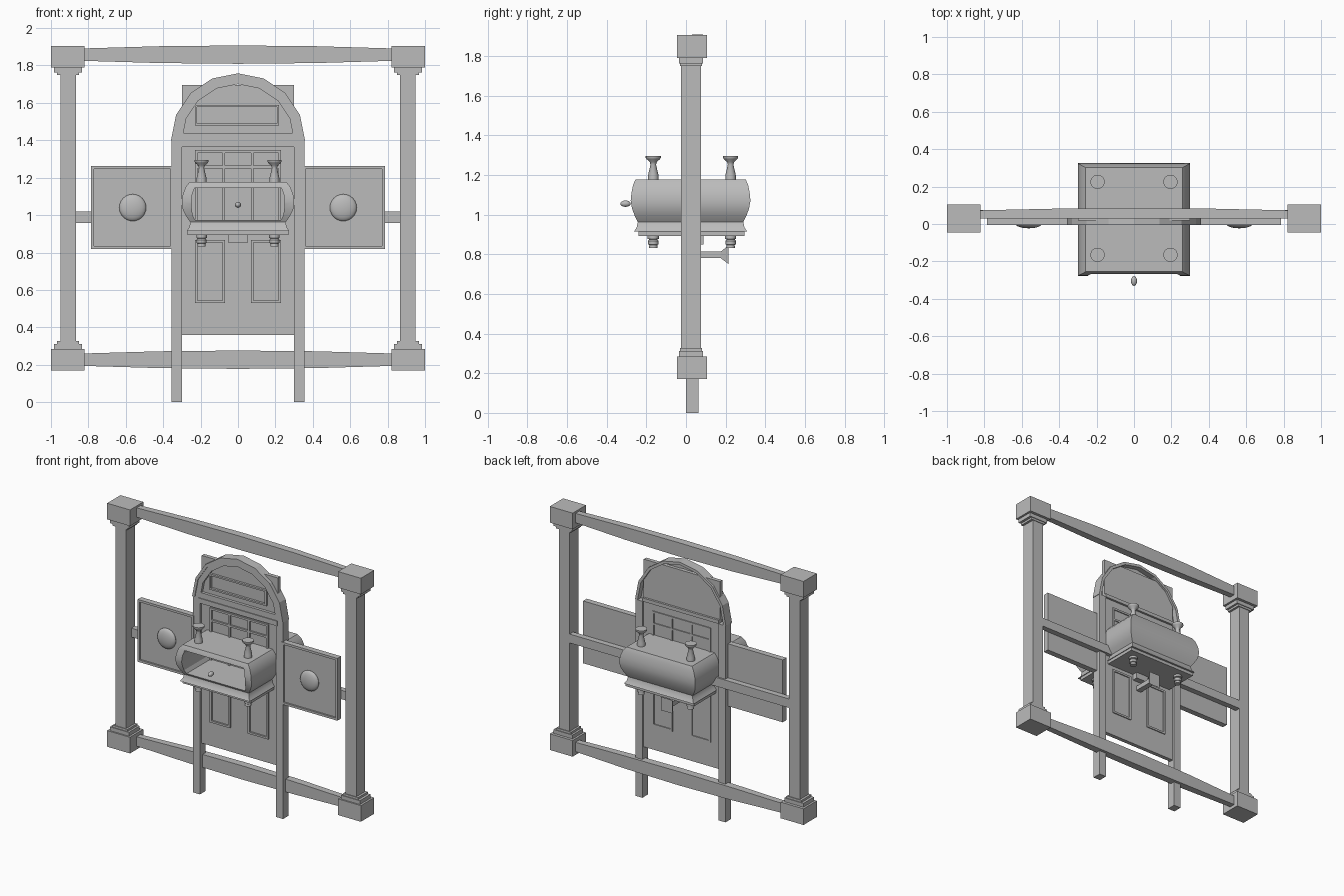
import bpy, bmesh, math
from mathutils import Matrix, Vector

cube = bpy.data.objects.get("Cube")
if cube:
    bpy.data.objects.remove(cube, do_unlink=True)

grey = bpy.data.materials.new("plain grey")
grey.use_nodes = True
grey.diffuse_color = (0.5, 0.5, 0.5, 1)
grey.node_tree.nodes["Principled BSDF"].inputs["Base Color"].default_value = grey.diffuse_color


def finish(name, bm, smooth=False):
    bmesh.ops.recalc_face_normals(bm, faces=bm.faces)
    mesh = bpy.data.meshes.new(name)
    bm.to_mesh(mesh)
    bm.free()
    mesh.materials.append(grey)
    obj = bpy.data.objects.new(name, mesh)
    bpy.context.collection.objects.link(obj)
    if smooth:
        shade(obj)
    return obj


def shade(obj):
    bpy.ops.object.select_all(action="DESELECT")
    obj.select_set(True)
    bpy.context.view_layer.objects.active = obj
    bpy.ops.object.shade_smooth_by_angle(angle=math.radians(35))


def add_box(bm, xs, ys, zs):
    size = [b - a for a, b in (xs, ys, zs)]
    mid = [(a + b) / 2 for a, b in (xs, ys, zs)]
    bmesh.ops.create_cube(bm, size=1, matrix=Matrix.Translation(mid) @ Matrix.Diagonal((*size, 1)))


def box(name, xs, ys, zs):
    bm = bmesh.new()
    add_box(bm, xs, ys, zs)
    return finish(name, bm)


def frame(name, xs, ys, zs, width):
    """Rectangular moulding made of four bars."""
    bm = bmesh.new()
    (x0, x1), (z0, z1) = xs, zs
    for side in ((x0, x0 + width), (x1 - width, x1)):
        add_box(bm, side, ys, zs)
    for level in ((z0, z0 + width), (z1 - width, z1)):
        add_box(bm, (x0 + width, x1 - width), ys, level)
    return finish(name, bm)


def flip(span, side):
    return tuple(sorted(side * v for v in span))


def skin(name, rings, smooth=False):
    """Join a stack of equal-length point rings and cap the ends."""
    bm = bmesh.new()
    loops = [[bm.verts.new(p) for p in ring] for ring in rings]
    for low, high in zip(loops, loops[1:]):
        for i in range(len(low)):
            j = (i + 1) % len(low)
            bm.faces.new((low[i], low[j], high[j], high[i]))
    bm.faces.new(loops[0])
    bm.faces.new(loops[-1])
    return finish(name, bm, smooth)


def lathe(name, x, y, profile, sides=20):
    turn = [2 * math.pi * i / sides for i in range(sides)]
    return skin(name, [[(x + r * math.cos(a), y + r * math.sin(a), z) for a in turn]
                       for r, z in profile], True)


def ball(name, centre, radii):
    bm = bmesh.new()
    bmesh.ops.create_uvsphere(bm, u_segments=24, v_segments=12, radius=1,
                              matrix=Matrix.Translation(centre) @ Matrix.Diagonal((*radii, 1)))
    return finish(name, bm, True)


def half_ring(name, inner, outer, ys, z, steps=8):
    """Faceted half-round arch."""
    rings = []
    for i in range(steps + 1):
        d = Vector((math.cos(math.pi * i / steps), 0, math.sin(math.pi * i / steps)))
        rings.append([d * r + Vector((0, y, z))
                      for r, y in ((inner, ys[0]), (outer, ys[0]), (outer, ys[1]), (inner, ys[1]))])
    return skin(name, rings)


# Outer frame: posts, stepped collars and corner blocks
LOW, HIGH = 0.17, 1.905
BLOCK = 0.115
for side, word in ((1, "left"), (-1, "right")):
    box(word + "_post", flip((0.865, 0.95), side), (-0.025, 0.075), (LOW + BLOCK, HIGH - BLOCK))
    for base, up, level in ((LOW, 1, "lower"), (HIGH, -1, "upper")):
        name = word + "_" + level
        for part, xs, ys, start, end in (
                ("_corner_block", (0.82, 1), (-0.045, 0.105), 0, BLOCK),
                ("_collar", (0.835, 0.985), (-0.035, 0.085), BLOCK, 0.142),
                ("_collar_step", (0.85, 0.967), (-0.03, 0.08), 0.142, 0.157)):
            zs = sorted((base + up * start, base + up * end))
            box(name + part, flip(xs, side), ys, zs)

# Rails swelling gently toward the middle
for name, z in (("top_rail", 1.858), ("bottom_rail", 0.227)):
    rings = []
    for x in (-0.83, -0.42, 0, 0.42, 0.83):
        swell = 1 - (x / 0.83) ** 2
        h = 0.033 + 0.016 * swell
        front, back = 0.03, 0.073 + 0.012 * swell
        rings.append([(x, front, z - h), (x, back, z - h), (x, back, z + h), (x, front, z + h)])
    skin(name, rings)
box("middle_rail", (-0.87, 0.87), (0.035, 0.075), (0.957, 1.02))

# Side panels with moulding and round knob
for side, word in ((1, "left"), (-1, "right")):
    xs, zs = flip((0.345, 0.787), side), (0.818, 1.262)
    box(word + "_panel", xs, (0.006, 0.035), zs)
    frame(word + "_panel_moulding", xs, (-0.006, 0.006), zs, 0.016)
    ball(word + "_panel_knob", (side * 0.563, 0.002, 1.04), (0.072, 0.025, 0.072))

# Door board with mouldings on both faces
box("door_board", (-0.3, 0.3), (0.02, 0.048), (0.358, 1.695))
for ys, face in (((0.008, 0.02), "front"), ((0.048, 0.055), "back")):
    for side, word in ((1, "left"), (-1, "right")):
        xs = flip((0.07, 0.23), side)
        frame(face + "_lower_moulding_" + word, xs, ys, (0.53, 0.867), 0.014)
    frame(face + "_window_moulding", (-0.23, 0.23), ys, (0.95, 1.347), 0.014)
    for side, word in ((1, "left"), (-1, "right")):
        box(face + "_window_bar_" + word, flip((0.07, 0.084), side), ys, (0.964, 1.333))
    box(face + "_window_crossbar", (-0.216, 0.216), ys, (1.25, 1.264))
frame("sign_moulding", (-0.23, 0.22), (0.004, 0.02), (1.478, 1.59), 0.012)

# Long legs and arch above the door
for side, word in ((1, "left"), (-1, "right")):
    box(word + "_leg", flip((0.3, 0.355), side), (0, 0.063), (0, 1.4))
half_ring("arch_face", 0.3, 0.355, (0, 0.025), 1.4)
half_ring("arch_rim", 0.338, 0.358, (-0.006, 0.063), 1.4)
box("arch_sill", (-0.33, 0.33), (0, 0.02), (1.385, 1.44))
box("arch_sill_lip", (-0.31, 0.31), (-0.006, 0.02), (1.365, 1.4))
box("arch_back_band", (-0.3, 0.3), (0.048, 0.063), (1.4, 1.425))


# Bulging oven body, hollowed through the front
def rect(w, y0, y1, z):
    return [(-w, y0, z), (w, y0, z), (w, y1, z), (-w, y1, z)]


body_profile = ((0.275, 0.285, 0.915), (0.26, 0.272, 0.935), (0.255, 0.266, 0.962),
                (0.275, 0.28, 0.99), (0.295, 0.295, 1.03), (0.3, 0.302, 1.07),
                (0.295, 0.298, 1.11), (0.28, 0.29, 1.15), (0.258, 0.278, 1.177))
oven = skin("oven_body", [rect(w, 0.023 - d, 0.023 + d, z) for w, d, z in body_profile])
cutter = skin("oven_cutter", [rect(w, -0.4, 0.25, z) for w, z in (
    (0.23, 0.975), (0.243, 1.0), (0.25, 1.06), (0.245, 1.11), (0.232, 1.145))])
cutter.hide_render = True
cut = oven.modifiers.new("opening", "BOOLEAN")
cut.operation = "DIFFERENCE"
cut.solver = "EXACT"
cut.object = cutter
shade(oven)
bpy.ops.object.modifier_apply(modifier="opening")
bpy.data.objects.remove(cutter, do_unlink=True)
shade(oven)
box("oven_base_plate", (-0.27, 0.27), (-0.24, 0.295), (0.893, 0.916))

# Turned finials above and feet below the oven
for x in (-0.195, 0.195):
    for y in (-0.165, 0.225):
        lathe("oven_finial", x, y, ((0.027, 1.17), (0.026, 1.2), (0.014, 1.252), (0.018, 1.265),
                                    (0.034, 1.28), (0.038, 1.286), (0.038, 1.296)))
        lathe("oven_foot", x, y, ((0.028, 0.9), (0.028, 0.878), (0.02, 0.875), (0.026, 0.868),
                                  (0.026, 0.85), (0.02, 0.847), (0.022, 0.832)))

# Oven door pull
ball("oven_pull", (0, -0.305, 1.055), (0.016, 0.026, 0.016))

# Support bracket behind the door
box("bracket_block", (-0.05, 0.05), (0, 0.088), (0.85, 0.895))
box("bracket_arm", (-0.02, 0.02), (0.048, 0.185), (0.78, 0.813))
skin("bracket_end", [[(-w, y, z0), (w, y, z0), (w, y, z1), (-w, y, z1)]
                     for w, y, z0, z1 in ((0.02, 0.175, 0.78, 0.813), (0.045, 0.215, 0.75, 0.845))])
